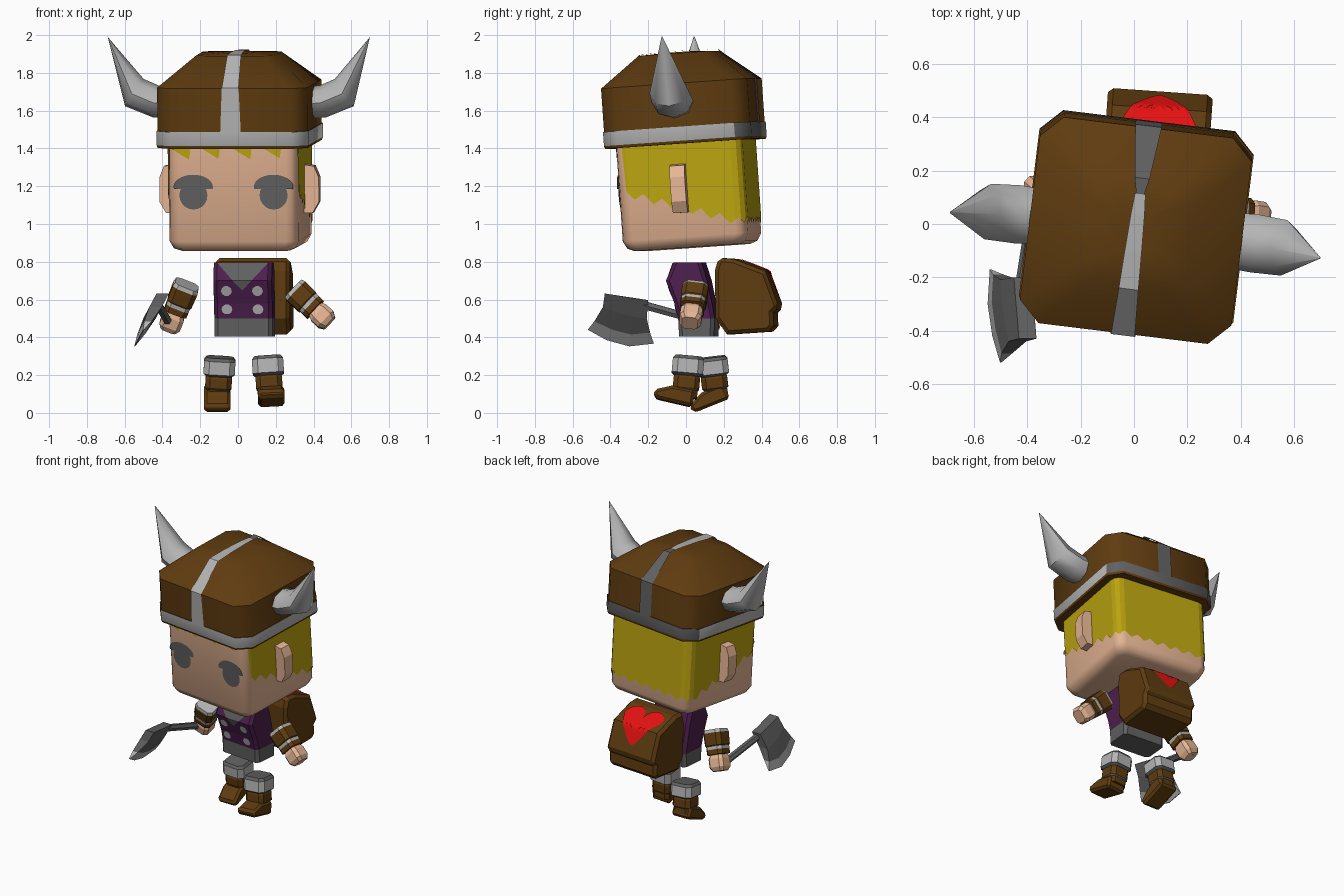
import bpy, bmesh, math
from mathutils import Matrix, Vector

if "Cube" in bpy.data.objects:
    bpy.data.objects.remove(bpy.data.objects["Cube"])

T = Matrix.Translation
def R(deg, axis): return Matrix.Rotation(math.radians(deg), 4, axis)

def mat(name, r, g, b):
    m = bpy.data.materials.new(name)
    m.diffuse_color = (r, g, b, 1)
    m.use_nodes = True
    m.node_tree.nodes["Principled BSDF"].inputs["Base Color"].default_value = m.diffuse_color
    return m

BROWN = mat("brown leather", .115, .045, .005)
LIGHT = mat("light grey metal", .46, .46, .46)
DARK = mat("dark grey", .115, .118, .115)
SKIN = mat("skin", .80, .47, .30)
YELLOW = mat("blond yellow", .50, .37, .005)
PURPLE = mat("purple cloth", .075, .014, .075)
RED = mat("red", 1, .007, .007)

def build(name, verts, faces, mats, M=Matrix(), index=None, ref=None, smooth=None, bevel=0):
    """Mesh object; ref = inner point that open plates must face away from."""
    me = bpy.data.meshes.new(name)
    me.from_pydata([tuple(v) for v in verts], [], faces)
    for m in mats: me.materials.append(m)
    for i, p in enumerate(me.polygons):
        if index: p.material_index = index[i]
    bm = bmesh.new(); bm.from_mesh(me)
    bm.normal_update()
    if ref is None:
        bmesh.ops.recalc_face_normals(bm, faces=bm.faces)
    else:
        for f in bm.faces:
            if f.normal.dot(f.calc_center_median() - Vector(ref)) < 0: f.normal_flip()
    bm.transform(M)
    bm.to_mesh(me); bm.free()
    ob = bpy.data.objects.new(name, me)
    bpy.context.collection.objects.link(ob)
    if smooth:
        bpy.ops.object.select_all(action='DESELECT')
        ob.select_set(True); bpy.context.view_layer.objects.active = ob
        bpy.ops.object.shade_smooth_by_angle(angle=math.radians(smooth))
    if bevel:
        b = ob.modifiers.new("bevel", 'BEVEL')
        b.width, b.segments, b.limit_method, b.angle_limit = bevel, 1, 'ANGLE', math.radians(60)
    return ob

def loft(name, rings, bands, M=Matrix(), **kw):
    """Closed skin through rings of equal size, one material per band."""
    n = len(rings[0])
    mats = list(dict.fromkeys(bands))
    verts = [p for r in rings for p in r]
    faces, idx = [], []
    for k, m in enumerate(bands):
        for i in range(n):
            j = (i + 1) % n
            faces.append((k*n+i, k*n+j, k*n+n+j, k*n+n+i)); idx.append(mats.index(m))
    faces += [tuple(range(n)), tuple(range(len(verts)-n, len(verts)))]
    idx += [mats.index(bands[0]), mats.index(bands[-1])]
    return build(name, verts, faces, mats, M, idx, **kw)

def rrect(cx, cy, z, hw, hd, r, n=1):
    """Rectangle ring with rounded (n>1) or chamfered (n=1) corners."""
    out = []
    for q, (sx, sy) in enumerate([(1, 1), (-1, 1), (-1, -1), (1, -1)]):
        for k in range(n + 1):
            a = math.pi/2 * (q + k/n)
            out.append((cx + sx*(hw-r) + r*math.cos(a), cy + sy*(hd-r) + r*math.sin(a), z))
    return out

def extrude(name, profile, hw, m, M, **kw):
    """(y, z) profile extruded along x."""
    return loft(name, [[(x, y, z) for y, z in profile] for x in (-hw, hw)], [m], M, **kw)

def strip(name, pairs, m, M, ref):
    """Thin plate from pairs of edge points."""
    v = [p for ab in pairs for p in ab]
    f = [(2*i, 2*i+1, 2*i+3, 2*i+2) for i in range(len(pairs)-1)]
    return build(name, v, f, [m], M, ref=ref)

# ---- head, yawed and pitched as one group
H = T((.012, .02, 1.1)) @ R(-7, 'Z') @ R(4, 'X') @ T((0, 0, -1.1))
loft("head", [rrect(0, 0, z, .345-i, .335-i, .06, 3) for z, i in
     [(.875, .055), (.89, .02), (.93, 0), (1.5, 0)]], [SKIN]*3, H, smooth=50)

# hair: jagged strip wrapped around the head
def hair_edge(x, y):
    zig = lambda s, p: abs((s/p) % 1 - .5) * 2
    if y < -.29:
        if abs(x) > .325: return 1.45
        f = ((x + .345) / .165) % 1
        return 1.435 - .1*f if f < .7 else 1.45
    if y > .33: return .98 + .035*zig(x, .1)
    return 1.085 - .32*y + .045*zig(y, .1) - .02
ring = [Vector(p) for p in rrect(0, 0, 0, .35, .34, .06, 3)]
pairs = []
for a, b in zip(ring, ring[1:] + ring[:1]):
    n = max(1, round((b - a).length / .012))
    for k in range(n):
        p = a.lerp(b, k/n)
        pairs.append(((p.x, p.y, hair_edge(p.x, p.y)), (p.x, p.y, 1.46)))
strip("hair", pairs + pairs[:1], YELLOW, H, (0, 0, 1.2))

# eyes and ears
for s in (-1, 1):
    ex = .214*s + .006
    def disc(name, cz, rx, rz, a0, a1, y):
        pts = [(ex + rx*math.cos(a0 + (a1-a0)*k/20), y, cz + rz*math.sin(a0 + (a1-a0)*k/20)) for k in range(20)]
        build(name, pts, [tuple(range(20))], [DARK], H, ref=(0, 0, 1.2))
    disc("eye", 1.175, .075, .075, 0, 2*math.pi, -.339)
    disc("upper_lid", 1.22, .105, .065, -.15, math.pi + .35, -.341)
    ear = [(.33, 1.06), (.39, 1.06), (.425, 1.12), (.425, 1.25), (.40, 1.31), (.33, 1.32)]
    loft("ear", [[(s*x, y, z) for x, z in ear] for y in (-.045, .035)], [SKIN], H)

# ---- helmet with band, stripe and horns
helm = loft("helmet", [rrect(0, 0, z, w, w-.01, c) for z, w, c in
     [(1.425, .40, .08), (1.44, .405, .08), (1.515, .405, .08), (1.515, .40, .08), (1.745, .40, .08),
      (1.905, .21, .06), (1.912, .08, .03)]], [BROWN, LIGHT, BROWN, BROWN, BROWN, BROWN], smooth=48)
helm.data.materials.append(DARK)
for p in helm.data.polygons:
    if p.material_index == 1 and p.normal.y > .3: p.material_index = 2
helm.data.transform(H)
def stripe(name, pts, m):
    strip(name, [((-w, y, z), (w, y, z)) for y, z, w in pts], m, H, (0, 0, 1.5))
stripe("helmet_front_stripe", [(-.397, 1.51, .055), (-.397, 1.748, .045), (-.21, 1.911, .037),
                               (-.07, 1.918, .032), (.07, 1.918, .026), (.15, 1.914, .02)], LIGHT)
stripe("helmet_back_stripe", [(.15, 1.914, .015), (.21, 1.911, .028), (.397, 1.748, .05), (.397, 1.51, .05)], DARK)
for s in (-1, 1):
    rings = []
    # inner upper point, outer lower point, half width of each ring
    for (xi, zi), (xo, zo), hy in [((.37, 1.73), (.37, 1.56), .105), ((.43, 1.735), (.46, 1.565), .11),
                                   ((.51, 1.77), (.61, 1.625), .105), ((.698, 1.99), (.70, 1.995), .003)]:
        rings.append([(s*((xi+xo)/2 + (xi-xo)/2*math.cos(a)), hy*math.sin(a), (zi+zo)/2 + (zi-zo)/2*math.cos(a))
                      for a in [math.pi/4*k for k in range(8)]])
    loft("horn", rings, [LIGHT]*3, H, smooth=50)

# ---- torso
B = T((.03, 0, 0)) @ R(-5, 'Z')
rows = [(.405, -.025, .16), (.50, -.03, .165), (.58, -.05, .15), (.70, -.095, .125), (.795, -.055, .095)]
loft("torso", [rrect(0, (f+b)/2, z, .155, (b-f)/2, .02) for z, f, b in rows],
     [DARK, PURPLE, PURPLE, PURPLE], B)
def front(z):
    for (z0, f0, _), (z1, f1, _) in zip(rows, rows[1:]):
        if z <= z1: return f0 + (f1-f0)*(z-z0)/(z1-z0) - .005
strip("collar", [((-w, front(z), z), (w, front(z), z)) for z, w in [(.794, .135), (.70, .05), (.65, .002)]],
      DARK, B, (0, .05, .65))
for x in (-.085, .08):
    for z in (.548, .645):
        pts = [(x + .029*math.cos(k*math.pi/5), front(z + .027*math.sin(k*math.pi/5)),
                z + .027*math.sin(k*math.pi/5)) for k in range(10)]
        build("button", pts, [tuple(range(10))], [LIGHT], B, ref=(0, .05, .6))

# ---- backpack with a heart plate bent over its sloping back
P = T((.065, 0, 0)) @ R(-4, 'Z')
extrude("backpack", [(.165, .75), (.185, .82), (.265, .815), (.435, .75), (.505, .56), (.475, .53),
                     (.478, .46), (.45, .43), (.23, .415), (.17, .50)], .197, BROWN, P, bevel=.02)
def on_back(s):
    a, b, c = Vector((.265, .815)), Vector((.435, .75)), Vector((.505, .56))
    L = (b-a).length
    p = a.lerp(b, s/L) if s < L else b.lerp(c, (s-L)/(c-b).length)
    return p.x + .005, p.y + .005
verts, faces, C, N = [], [], 24, 8
for i in range(C + 1):
    u = -1 + 2*i/C
    a = min(abs(u), .985)
    top, bot = .5*math.sqrt(1 - (2*a-1)**2), -1.3*(1 - a**1.4)
    for j in range(N + 1):
        y, z = on_back(.012 + (.5 - (top + (bot-top)*j/N)) / 1.8 * .30)
        verts.append((u*.152, y, z))
for i in range(C):
    for j in range(N):
        k = i*(N+1) + j
        faces.append((k, k+1, k+N+2, k+N+1))
build("heart", verts, faces, [RED], P, ref=(0, .3, .6))

# ---- arms and legs: banded lofts along a line
def limb(name, p0, p1, spec, bands):
    p0, p1 = Vector(p0), Vector(p1)
    q = Vector((0, 0, -1)).rotation_difference(p1 - p0).to_matrix().to_4x4()
    L = (p1 - p0).length
    loft(name, [rrect(0, 0, -t*L, w, w, w*.35) for t, w in spec], bands, T(p0) @ q)
arm = [(0, .064), (.08, .07), (.38, .068), (.40, .063), (.48, .063), (.60, .063), (.61, .048), (.70, .058), (.9, .058), (1, .042)]
arm_bands = [LIGHT, BROWN, BROWN, LIGHT, BROWN, BROWN, SKIN, SKIN, SKIN]
limb("axe_arm", (-.27, .05, .68), (-.37, .135, .44), arm, arm_bands)
limb("free_arm", (.295, .05, .655), (.485, .02, .475), arm, arm_bands)
leg = [(0, .07), (.08, .083), (.42, .083), (.48, .066), (.53, .07), (.78, .07), (.82, .062), (1, .064)]
leg_bands = [DARK, LIGHT, DARK, BROWN, BROWN, DARK, BROWN]
limb("front_leg", (.155, .015, .30), (.17, -.005, .08), leg, leg_bands)
limb("back_leg", (-.095, .135, .295), (-.107, .16, .09), leg, leg_bands)
foot = [(-.12, .005), (-.125, .045), (-.04, .085), (.085, .09), (.09, 0), (-.09, 0)]
extrude("front_boot", foot, .07, BROWN, T((.178, -.055, .05)) @ R(-13, 'X') @ R(-3, 'Y'), bevel=.015)
extrude("back_boot", foot, .07, BROWN, T((-.11, .15, .043)) @ R(22, 'X'), bevel=.015)

# ---- axe: leaning blade and handle
def axe_x(z): return -.405 - (.62 - z)*.53
blade = [([(-.43, .632), (-.35, .62), (-.28, .608), (-.20, .597)], .033),
         ([(-.44, .56), (-.36, .53), (-.29, .51), (-.208, .50)], .033),
         ([(-.485, .485), (-.39, .44), (-.29, .415), (-.19, .425)], .02),
         ([(-.52, .44), (-.42, .385), (-.30, .352), (-.17, .367)], .002)]
loft("axe_blade", [[(axe_x(z)-t, y, z) for y, z in pts] + [(axe_x(z)+t, y, z) for y, z in reversed(pts)]
                   for pts, t in blade], [DARK, DARK, LIGHT])
a, b = Vector((-.425, -.25, .578)), Vector((-.36, .16, .465))
q = (b - a).to_track_quat('Z', 'Y').to_matrix().to_4x4()
loft("axe_handle", [[(.024*math.cos(k*math.pi/3), .024*math.sin(k*math.pi/3), z) for k in range(6)]
                    for z in (0, (b-a).length)], [DARK], T(a) @ q)
